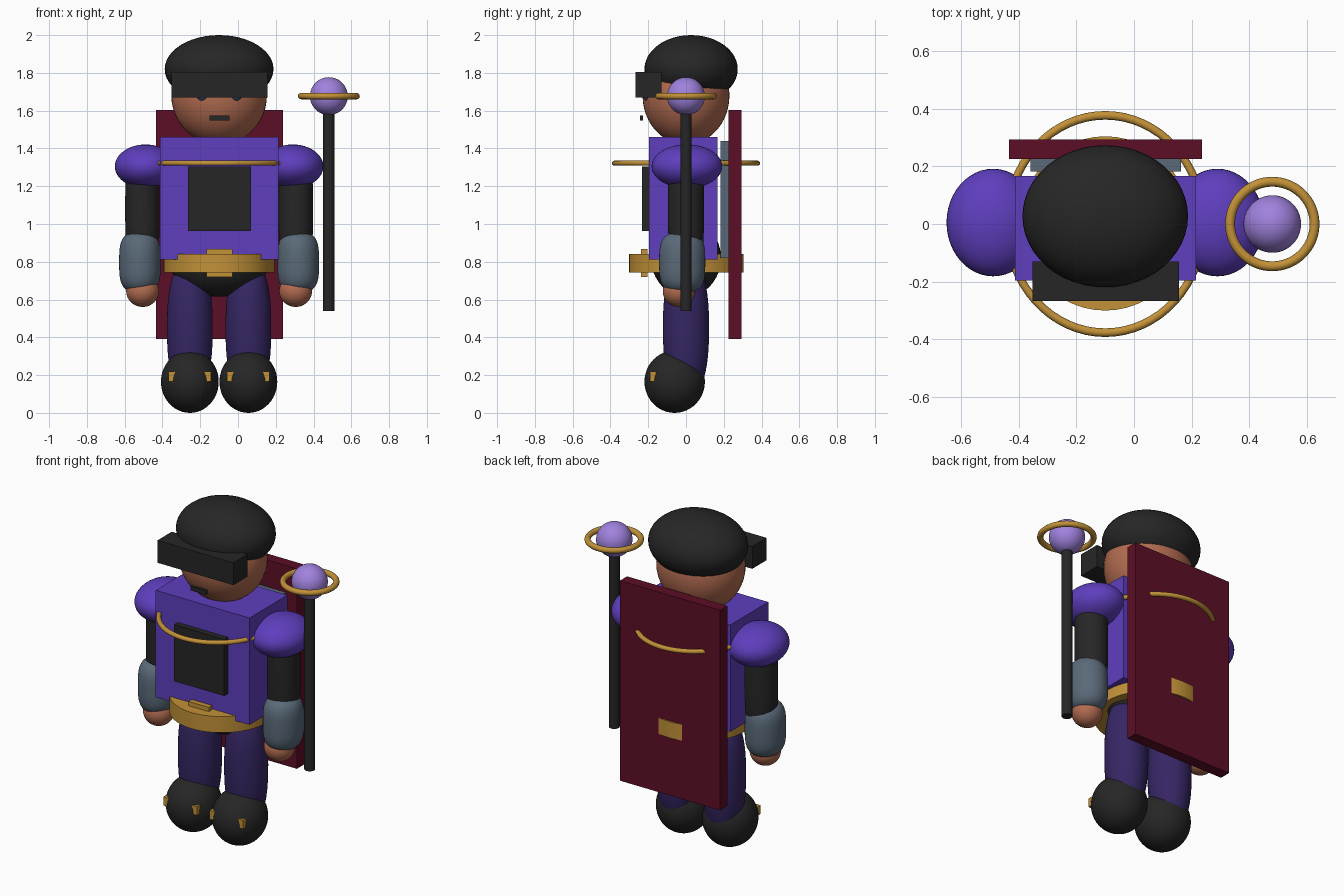
import bpy, math

if "Cube" in bpy.data.objects:
    bpy.data.objects.remove(bpy.data.objects["Cube"])

CX = -0.10  # the figure stands left of the origin, the staff to its right


def material(name, rgb):
    def lin(c):
        c /= 255
        return c / 12.92 if c < 0.04045 else ((c + 0.055) / 1.055) ** 2.4
    m = bpy.data.materials.new(name)
    m.diffuse_color = (*[lin(c) for c in rgb], 1)
    m.use_nodes = True
    m.node_tree.nodes["Principled BSDF"].inputs["Base Color"].default_value = m.diffuse_color
    return m


BLACK = material("black", (38, 38, 38))
SKIN = material("skin", (178, 108, 80))
PURPLE = material("purple", (94, 62, 190))
INDIGO = material("dark indigo", (54, 38, 100))
GOLD = material("gold", (194, 145, 56))
SLATE = material("slate", (90, 106, 121))
MAROON = material("maroon", (92, 14, 38))
LILAC = material("lilac", (160, 130, 222))
EYE = material("eye blue", (52, 76, 100))


def finish(name, mat, scale=(1, 1, 1), smooth=True):
    ob = bpy.context.object
    ob.name = name
    ob.scale = scale
    ob.data.materials.append(mat)
    bpy.ops.object.transform_apply(location=False, rotation=False, scale=True)
    if smooth:
        bpy.ops.object.shade_smooth_by_angle(angle=math.radians(40))
    return ob


def box(name, mat, x, y, z):
    """Box from (min, max) pairs."""
    lo_hi = (x, y, z)
    bpy.ops.mesh.primitive_cube_add(size=1, location=[(a + b) / 2 for a, b in lo_hi])
    return finish(name, mat, [b - a for a, b in lo_hi], smooth=False)


def ball(name, mat, loc, radii):
    bpy.ops.mesh.primitive_uv_sphere_add(segments=48, ring_count=24, location=loc)
    return finish(name, mat, radii)


def drum(name, mat, loc, rx, ry, height):
    bpy.ops.mesh.primitive_cylinder_add(vertices=48, radius=1, depth=1, location=loc)
    return finish(name, mat, (rx, ry, height))


def ring(name, mat, loc, major, minor, stretch=1):
    bpy.ops.mesh.primitive_torus_add(major_segments=64, minor_segments=12,
                                     major_radius=major, minor_radius=minor, location=loc)
    return finish(name, mat, (1, stretch, 1))


def limb(name, mat, loc, radii, n):
    """Bulging limb: a ball whose side profile is a superellipse of power n."""
    ob = ball(name, mat, loc, (1, 1, 1))
    for v in ob.data.vertices:
        r, z = math.hypot(v.co.x, v.co.y), v.co.z
        k = (r ** n + abs(z) ** n) ** (-1 / n)
        v.co = (v.co.x * k * radii[0], v.co.y * k * radii[1], z * k * radii[2])
    return ob


# Head, cap, visor and face
ball("head", SKIN, (CX, 0, 1.68), (0.253, 0.23, 0.26))
ball("cap", BLACK, (CX, 0.027, 1.82), (0.288, 0.247, 0.18))
box("visor", BLACK, (-0.353, 0.156), (-0.267, -0.131), (1.67, 1.806))
box("mouth", BLACK, (-0.15, -0.046), (-0.243, -0.228), (1.548, 1.574))

# Torso with chest panel, hips, back plate and cape
box("torso", PURPLE, (-0.414, 0.215), (-0.197, 0.167), (0.812, 1.46))
box("chest_panel", BLACK, (-0.266, 0.07), (-0.232, -0.19), (0.962, 1.305))
ball("hips", BLACK, (CX, 0, 0.82), (0.27, 0.185, 0.205))
box("back_plate", SLATE, (-0.36, 0.163), (0.183, 0.235), (0.82, 1.44))
box("cape", MAROON, (-0.435, 0.237), (0.226, 0.294), (0.39, 1.603))

# Collar ring, belt and buckle
ring("collar_ring", GOLD, (CX, 0, 1.322), 0.342, 0.0135, 1.105)
drum("belt", GOLD, (CX, 0.002, 0.793), 0.294, 0.303, 0.098)
box("buckle", GOLD, (-0.167, -0.03), (-0.237, -0.205), (0.72, 0.868))

# Paired parts
for side, s in (("left", -1), ("right", 1)):
    ball(side + "_eye", EYE, (CX + s * 0.088, -0.207, 1.68), (0.032, 0.02, 0.027))
    ball(side + "_shoulder", PURPLE, (CX + s * 0.39, 0.005, 1.305), (0.162, 0.187, 0.116))
    limb(side + "_upper_arm", BLACK, (CX + s * 0.406, 0, 1.08), (0.091, 0.095, 0.29), 4)
    limb(side + "_bracer", SLATE, (CX + s * 0.419, -0.02, 0.797), (0.11, 0.122, 0.158), 3.4)
    ball(side + "_hand", SKIN, (CX + s * 0.405, -0.038, 0.645), (0.087, 0.085, 0.084))
    limb(side + "_leg", INDIGO, (CX + s * 0.155, 0, 0.45), (0.121, 0.122, 0.36), 2.5)
    bx = CX + s * 0.155
    ball(side + "_boot", BLACK, (bx, -0.06, 0.165), (0.153, 0.16, 0.165))
    box(side + "_boot_strap", GOLD, (bx - 0.113, bx + 0.113), (-0.19, -0.16), (0.165, 0.218))

# Staff with orb and halo
drum("staff", BLACK, (0.481, 0, 1.07), 0.03, 0.03, 1.06)
ball("staff_orb", LILAC, (0.481, 0, 1.677), (0.1, 0.1, 0.1))
ring("staff_halo", GOLD, (0.481, 0, 1.677), 0.147, 0.017)
